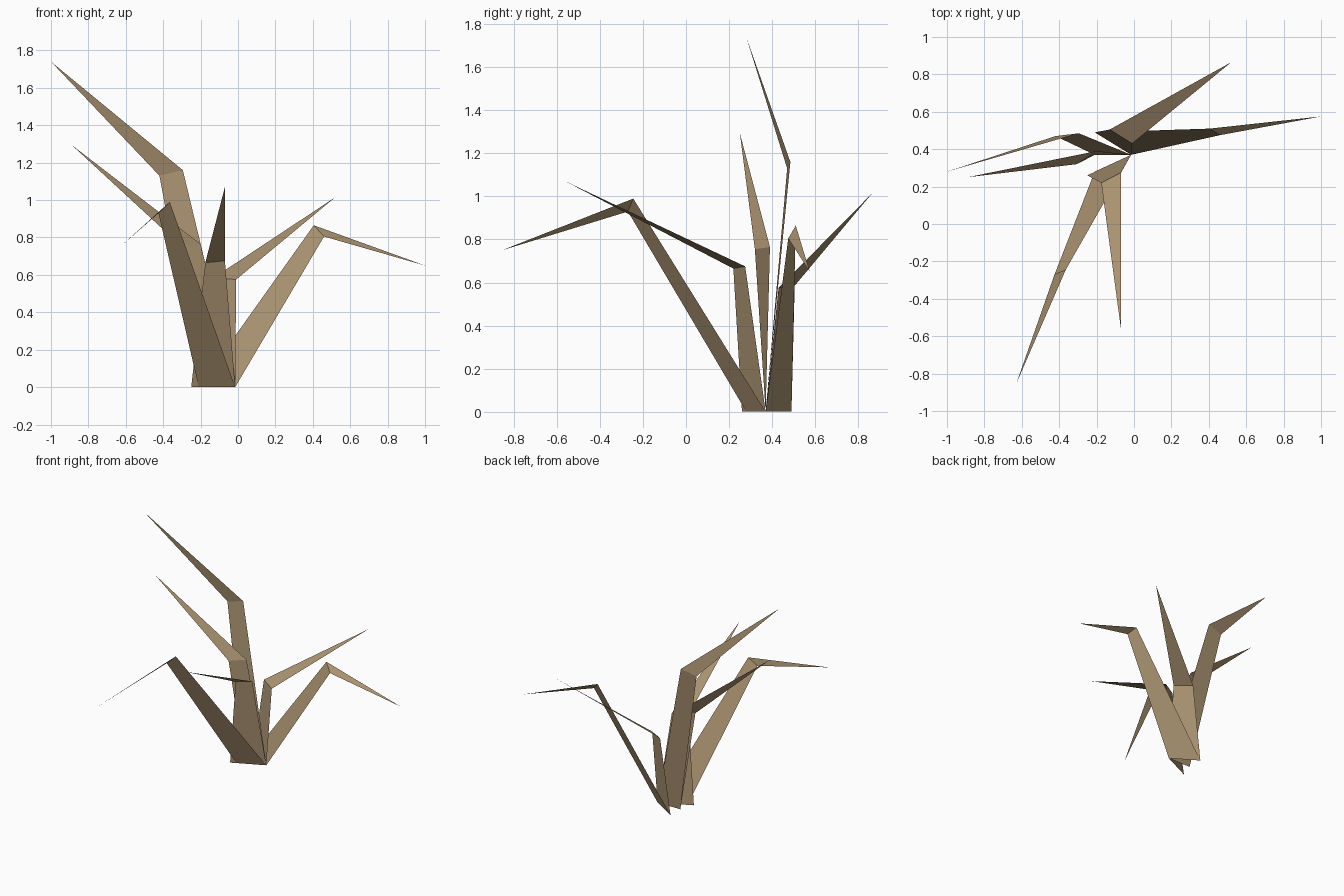
import bpy

straw = bpy.data.materials.new("dry_straw")
straw.diffuse_color = (0.40, 0.29, 0.165, 1)

# Shared inner root point, and the outer root corner of each pair of blades
INNER = (-0.015, 0.37, 0)
LEFT, BACK, FRONT = (-0.21, 0.37, 0), (-0.21, 0.49, 0), (-0.25, 0.26, 0)


def blade(name, outer, bend_outer, bend_inner, tip):
    """Flat bent leaf: tapering stalk up to a fold, then a pointed end."""
    mesh = bpy.data.meshes.new(name)
    mesh.from_pydata([outer, INNER, bend_inner, bend_outer, tip], [],
                     [(0, 1, 2, 3), (3, 2, 4)])
    mesh.materials.append(straw)
    bpy.context.collection.objects.link(bpy.data.objects.new(name, mesh))


# Two blades leaning left
blade("tall_left_blade", LEFT, (-0.42, 0.47, 1.13), (-0.295, 0.485, 1.16), (-1.0, 0.28, 1.74))
blade("short_left_blade", LEFT, (-0.305, 0.32, 0.755), (-0.20, 0.39, 0.765), (-0.89, 0.25, 1.295))
# Two blades leaning to the back right
blade("low_right_blade", BACK, (0.405, 0.51, 0.865), (0.46, 0.475, 0.805), (1.0, 0.575, 0.65))
blade("back_blade", BACK, (-0.13, 0.505, 0.585), (-0.01, 0.43, 0.575), (0.52, 0.865, 1.015))
# Two blades leaning to the front
blade("long_front_blade", (-0.21, 0.28, 0), (-0.425, -0.27, 0.93), (-0.365, -0.245, 0.99), (-0.63, -0.855, 0.75))
blade("short_front_blade", FRONT, (-0.175, 0.22, 0.665), (-0.07, 0.275, 0.675), (-0.07, -0.56, 1.07))
